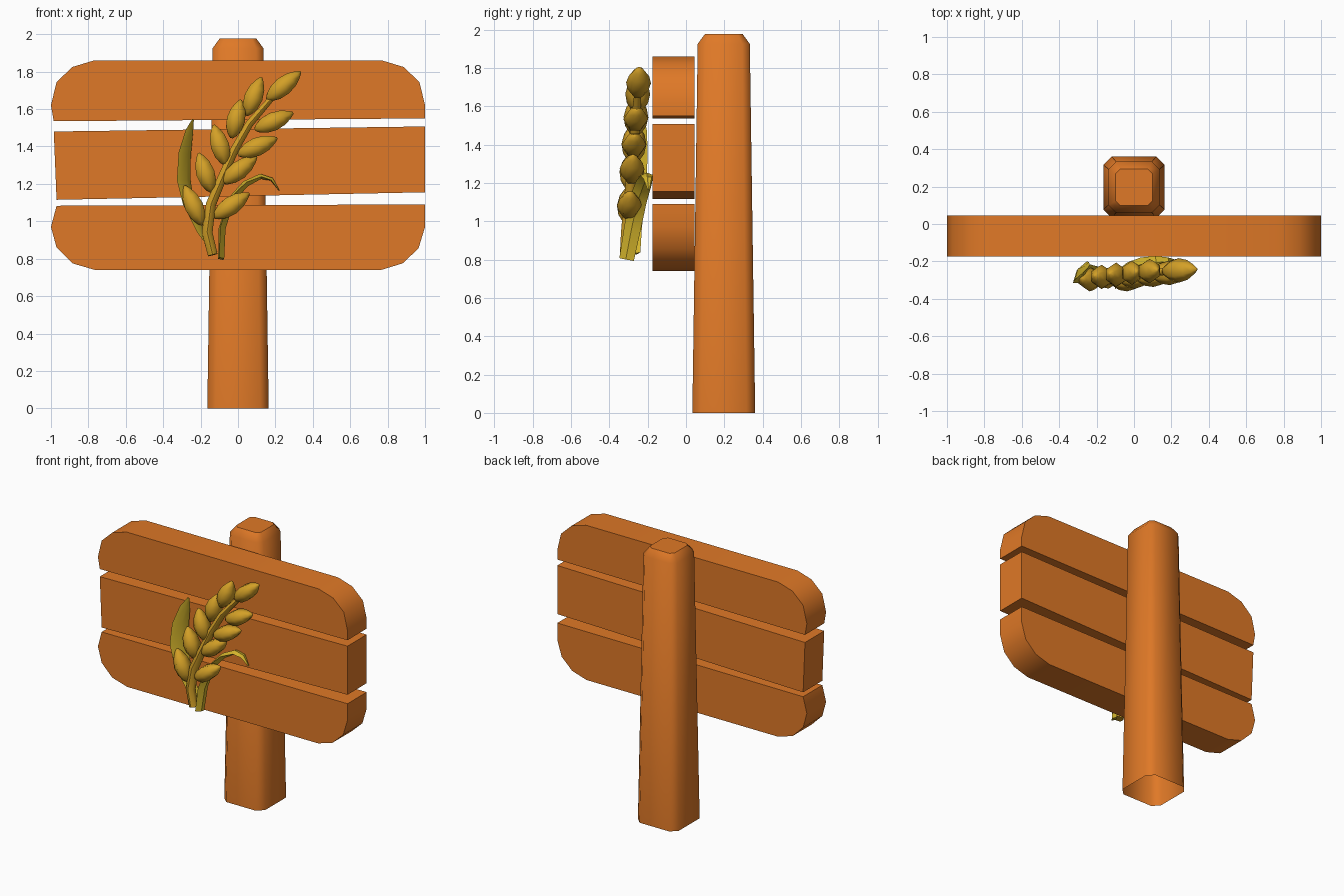
import bpy, bmesh, math
from mathutils import Vector

if "Cube" in bpy.data.objects:
    bpy.data.objects.remove(bpy.data.objects["Cube"])


def material(name, rgb):
    m = bpy.data.materials.new(name)
    m.diffuse_color = (*rgb, 1)
    m.use_nodes = True
    m.node_tree.nodes["Principled BSDF"].inputs["Base Color"].default_value = m.diffuse_color
    return m


WOOD = material("orange wood", (0.74, 0.19, 0.02))
GRAIN = material("golden grain", (0.65, 0.35, 0.02))
LEAF = material("yellow leaf", (0.66, 0.46, 0.025))


def finish(name, bm, mat, angle):
    bmesh.ops.remove_doubles(bm, verts=bm.verts, dist=0.0005)
    bmesh.ops.recalc_face_normals(bm, faces=bm.faces)
    me = bpy.data.meshes.new(name)
    bm.to_mesh(me)
    bm.free()
    me.materials.append(mat)
    me.shade_smooth()
    me.set_sharp_from_angle(angle=math.radians(angle))
    ob = bpy.data.objects.new(name, me)
    bpy.context.collection.objects.link(ob)
    return ob


def loft(name, rings, mat, angle, cap_start=True, cap_end=True):
    bm = bmesh.new()
    vs = [[bm.verts.new(p) for p in r] for r in rings]
    n = len(vs[0])
    for a, b in zip(vs, vs[1:]):
        for i in range(n):
            j = (i + 1) % n
            bm.faces.new((a[i], a[j], b[j], b[i]))
    if cap_start:
        bm.faces.new(vs[0][::-1])
    if cap_end:
        bm.faces.new(vs[-1])
    return finish(name, bm, mat, angle)


def sweep(name, pts, radii, wide, mat, sides, flat=1.0, angle=60):
    """Tube along pts; radius along 'wide', radius * flat across it."""
    pts = [Vector(p) for p in pts]
    rings = []
    for i, p in enumerate(pts):
        t = (pts[min(i + 1, len(pts) - 1)] - pts[max(i - 1, 0)]).normalized()
        n = t.cross(Vector(wide)).normalized()
        w = n.cross(t)
        r = radii[i]
        rings.append([p + w * r * math.cos(k * math.tau / sides)
                      + n * r * flat * math.sin(k * math.tau / sides)
                      for k in range(sides)])
    return loft(name, rings, mat, angle)


# Planks: front outlines (x, z) extruded in depth
def plank(name, outline):
    loft(name, [[(x, y, z) for x, z in outline] for y in (-0.175, 0.045)], WOOD, 40)


plank("top_plank", [(-0.985, 1.535), (1, 1.55), (1, 1.62), (0.97, 1.745), (0.885, 1.825),
                    (0.77, 1.86), (-0.77, 1.86), (-0.885, 1.825), (-0.97, 1.745), (-1, 1.62)])
plank("middle_plank", [(-0.97, 1.115), (1, 1.155), (1, 1.507), (-0.985, 1.48)])
plank("bottom_plank", [(-0.97, 1.083), (0.97, 1.09), (1, 1.09), (1, 0.97), (0.965, 0.855),
                       (0.88, 0.775), (0.765, 0.74), (-0.765, 0.74), (-0.885, 0.775),
                       (-0.97, 0.86), (-1, 0.97)])


# Post: tapered, chamfered square, open underneath
def post_ring(h, c, z):
    q = [(h, h - c), (h - c, h), (c - h, h), (-h, h - c),
         (-h, c - h), (c - h, -h), (h - c, -h), (h, c - h)]
    return [(x, y + 0.197, z) for x, y in q]


loft("post", [post_ring(0.164, 0.045, 0), post_ring(0.136, 0.04, 1.925),
              post_ring(0.098, 0.025, 1.977)], WOOD, 50, cap_start=False)


# Wheat ear: depth leans gently towards the board with height
def depth(z):
    return -0.295 + (z - 1.09) * 0.075


stem = [(-0.135, 0.82), (-0.165, 0.94), (-0.145, 1.09), (-0.09, 1.22), (-0.02, 1.38),
        (0.06, 1.52), (0.19, 1.67)]
sweep("stem", [(x, depth(z), z) for x, z in stem],
      [0.03, 0.033, 0.031, 0.028, 0.026, 0.024, 0.018], (0, 1, 0), GRAIN, 6)

# Grains: base and tip in the front view (x, z)
grains = [((0.155, 1.65), (0.335, 1.80)), ((0.09, 1.49), (0.295, 1.58)),
          ((0.00, 1.355), (0.21, 1.445)), ((-0.085, 1.205), (0.10, 1.345)),
          ((-0.13, 1.02), (0.06, 1.15)), ((0.045, 1.565), (0.125, 1.77)),
          ((-0.035, 1.445), (0.015, 1.65)), ((-0.065, 1.30), (-0.13, 1.515)),
          ((-0.14, 1.155), (-0.21, 1.365)), ((-0.19, 0.98), (-0.285, 1.19))]
profile = [(0, 0.008), (0.08, 0.026), (0.25, 0.046), (0.48, 0.054),
           (0.72, 0.044), (0.9, 0.023), (1, 0.006)]
for i, (a, b) in enumerate(grains):
    y = depth((a[1] + b[1]) / 2)
    A, B = Vector((a[0], y - 0.005, a[1])), Vector((b[0], y + 0.005, b[1]))
    sweep(f"grain_{i + 1}", [A.lerp(B, t) for t, _ in profile],
          [r * 1.2 for _, r in profile], (0, 1, 0), GRAIN, 6, 0.88, 75)

# Leaves: flat diamond-section blades
sweep("left_leaf", [(-0.12, -0.26, 0.83), (-0.20, -0.265, 0.95), (-0.265, -0.265, 1.10),
                    (-0.29, -0.26, 1.22), (-0.285, -0.25, 1.36), (-0.26, -0.235, 1.48),
                    (-0.24, -0.225, 1.545)],
      [0.025, 0.04, 0.058, 0.066, 0.06, 0.038, 0.008], (0.55, 0.83, 0), LEAF, 4, 0.3, 40)
sweep("right_leaf", [(-0.09, -0.31, 0.80), (-0.085, -0.28, 0.96), (-0.04, -0.25, 1.11),
                     (0.04, -0.22, 1.20), (0.12, -0.205, 1.24), (0.18, -0.20, 1.225),
                     (0.22, -0.195, 1.165)],
      [0.04, 0.045, 0.046, 0.042, 0.034, 0.022, 0.005], (0.25, 0.95, 0.1), LEAF, 4, 0.42, 40)
